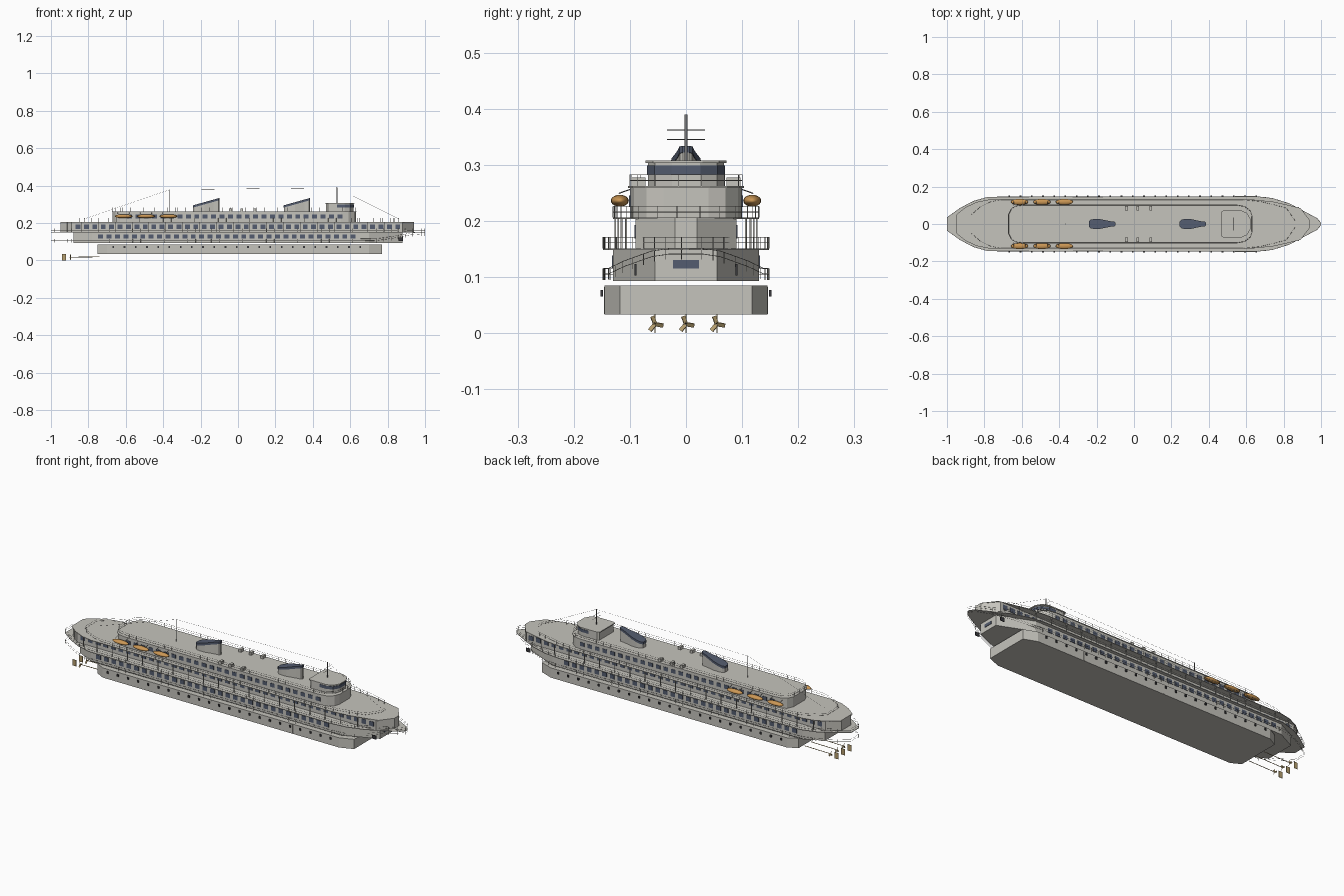
import bpy, bmesh, math
from mathutils import Vector, Matrix

if "Cube" in bpy.data.objects:
    bpy.data.objects.remove(bpy.data.objects["Cube"])


def material(name, r, g, b):
    m = bpy.data.materials.new(name)
    m.use_nodes = True
    m.diffuse_color = (r, g, b, 1)
    m.node_tree.nodes["Principled BSDF"].inputs["Base Color"].default_value = (r, g, b, 1)
    return m


GREY = material("warm_grey", .56, .55, .505)
NAVY = material("slate_blue", .088, .108, .16)
ORANGE = material("boat_orange", .6, .31, .09)
GOLD = material("brass", .47, .35, .16)
DARK = material("dark_metal", .04, .04, .045)
STEEL = material("mast_grey", .2, .2, .2)


def finish(name, bm, mat):
    bmesh.ops.recalc_face_normals(bm, faces=bm.faces[:])
    me = bpy.data.meshes.new(name)
    bm.to_mesh(me)
    bm.free()
    me.materials.append(mat)
    ob = bpy.data.objects.new(name, me)
    bpy.context.collection.objects.link(ob)
    return ob


def loop(half):
    """Mirror a stern-to-bow half outline into a closed plan."""
    return half + [(x, -y) for x, y in reversed(half)]


def prism(name, half, low, high, mat):
    """Extrude a plan; either height may be a function of x."""
    bm = bmesh.new()
    plan = loop(half)
    rings = [[bm.verts.new((x, y, z(x) if callable(z) else z)) for x, y in plan]
             for z in (low, high)]
    bm.faces.new(rings[0])
    bm.faces.new(rings[1])
    for i in range(len(plan)):
        j = (i + 1) % len(plan)
        bm.faces.new((rings[0][i], rings[0][j], rings[1][j], rings[1][i]))
    return finish(name, bm, mat)


def walk(points, step):
    """Evenly spaced places and headings along a path."""
    gap = step / 2
    for a, b in zip(points, points[1:]):
        a, b = Vector(a), Vector(b)
        length = (b - a).length
        while gap < length:
            yield a.lerp(b, gap / length), math.atan2(b.y - a.y, b.x - a.x)
            gap += step
        gap -= length


def boxes(name, places, size, mat):
    bm = bmesh.new()
    for (x, y, z), turn in places:
        m = Matrix.Translation((x, y, z)) @ Matrix.Rotation(turn, 4, 'Z') @ Matrix.Diagonal((*size, 1))
        bmesh.ops.create_cube(bm, size=1, matrix=m)
    return finish(name, bm, mat)


def panels(name, half, z, step, size, mat, x0=-1, x1=1):
    """Row of plates along both walls of a tier."""
    places = []
    for p, a in walk(half, step):
        if x0 < p.x < x1:
            places += [((p.x, p.y, z), a), ((p.x, -p.y, z), -a)]
    boxes(name, places, size, mat)


def wires(name, paths, radius, mat):
    cu = bpy.data.curves.new(name, 'CURVE')
    cu.dimensions = '3D'
    cu.bevel_depth = radius
    cu.bevel_resolution = 0
    cu.use_fill_caps = True
    for path in paths:
        s = cu.splines.new('POLY')
        s.points.add(len(path) - 1)
        for pt, co in zip(s.points, path):
            pt.co = (*co, 1)
    cu.materials.append(mat)
    ob = bpy.data.objects.new(name, cu)
    bpy.context.collection.objects.link(ob)


def railing(name, half, base, height=.02):
    plan = loop(half)
    plan.append(plan[0])
    paths = [[(x, y, base(x) + height * k) for x, y in plan] for k in (.5, 1)]
    for p, a in walk(plan, .042):
        paths.append([(p.x, p.y, base(p.x)), (p.x, p.y, base(p.x) + height)])
    wires(name, paths, .0006, GREY)


def sheer(x):
    """Promenade rail height, sweeping up at the bow."""
    t = min(1, max(0, (x - .72) / .26))
    return .095 + .036 * t * t * (3 - 2 * t)


# Half plans, stern to bow
hull = [(-.75, .118), (-.70, .145), (.70, .145), (.77, .118)]
lower = [(-.88, .08), (-.78, .13), (.70, .13), (.88, .055)]
middle = [(-.95, .04), (-.89, .09), (.88, .09), (.94, .02)]
main_deck = [(-1, .035), (-.93, .085), (-.86, .122), (-.78, .145), (.65, .148), (.74, .138),
             (.83, .11), (.92, .062), (.98, .03), (1, .006)]
boat_deck = [(-.95, .05), (-.90, .09), (-.84, .118), (-.78, .13), (.64, .13), (.74, .12),
             (.83, .1), (.89, .085), (.94, .02)]
upper = [(-.67, .05), (-.655, .08), (-.63, .095), (-.59, .1), (.55, .1), (.59, .093),
         (.62, .07), (.63, .04)]
bridge = [(.47, .06), (.48, .068), (.57, .068), (.60, .055), (.618, .025)]
bridge_glass = [(.53, .0695), (.571, .0695), (.602, .056), (.62, .026)]


def grow(half, d):
    mid = (half[0][0] + half[-1][0]) / 2
    return [(x + math.copysign(d, x - mid), y + d) for x, y in half]


# Hull and stacked tiers
prism("lower_hull", hull, .033, .085, GREY)
prism("lower_tier", lower, .093, .149, GREY)
prism("main_deck", main_deck, .148, .151, GREY)
prism("middle_tier", middle, .151, .203, GREY)
prism("boat_deck", boat_deck, .203, .206, GREY)
prism("upper_tier", upper, .206, .259, GREY)
prism("sun_deck", grow(upper, .003), .259, .262, GREY)

# Bridge with window band and roof
prism("bridge", bridge, .262, .303, GREY)
prism("bridge_windows", bridge_glass, .283, .299, NAVY)
prism("bridge_roof", grow(bridge, .004), .303, .308, GREY)

# Windows and portholes
portholes = [(x, y + .005) for x, y in hull]
panels("hull_portholes", portholes, .071, .06, (.009, .005, .011), DARK, -.72, .70)
panels("lower_windows", lower, .127, .045, (.026, .004, .022), NAVY, -.74, .62)
panels("middle_windows", middle, .181, .045, (.026, .004, .024), NAVY, -.885, .875)
panels("upper_windows", upper, .235, .045, (.026, .004, .02), NAVY, -.59, .55)
boxes("hull_doors", [((x, s * .145, .058), 0) for x in (-.055, .42) for s in (1, -1)],
      (.012, .003, .048), GREY)
boxes("bow_panel", [((.88, 0, .123), 0)], (.005, .046, .015), NAVY)
boxes("anchors", [((.87, s * .09, .113), 0) for s in (1, -1)], (.025, .003, .02), DARK)

# Railings and deck posts
railing("promenade_rail", main_deck, sheer)
railing("main_deck_rail", main_deck, lambda x: .151)
railing("boat_deck_rail", [(x * .915, y) for x, y in boat_deck], lambda x: .206)
railing("sun_deck_rail", upper, lambda x: .262)
panels("deck_posts", [(x, y - .004) for x, y in boat_deck], .177, .09, (.003, .003, .052), GREY)

# Funnels with sloping caps
teardrop = [(-.07, .012), (-.06, .022), (-.04, .026), (-.01, .025), (.04, .014), (.065, .011), (.07, .005)]
for label, cx in (("aft", -.17), ("fore", .315)):
    def slope(x, drop=0):
        return .314 + (x - cx) * .28 - drop
    plan = [(x + cx, y) for x, y in teardrop]
    prism(label + "_funnel", plan, .261, lambda x: slope(x, .012), GREY)
    prism(label + "_funnel_cap", grow(plan, .001), lambda x: slope(x, .012), slope, NAVY)

# Lifeboats with davits
for s, side in ((1, "left"), (-1, "right")):
    for i, x in enumerate((-.612, -.492, -.372)):
        bm = bmesh.new()
        bmesh.ops.create_uvsphere(bm, u_segments=16, v_segments=10, radius=1,
                                  matrix=Matrix.Translation((x, s * .118, .236)) @
                                  Matrix.Diagonal((.047, .016, .0105, 1)))
        boat = finish(f"{side}_lifeboat_{i + 1}", bm, ORANGE)
        for f in boat.data.polygons:
            f.use_smooth = True
    wires(side + "_davits", [[(x + d, s * .1, .256), (x + d, s * .12, .249)]
                             for x in (-.612, -.492, -.372) for d in (-.03, .03)], .001, STEEL)
boxes("deck_lockers", [((x, s * .085, .27), 0) for x in (-.04, .02, .09) for s in (1, -1)],
      (.014, .025, .015), GREY)

# Masts, yards and aerial wires
wires("aft_mast", [[(-.365, 0, .26), (-.365, 0, .38)]], .002, STEEL)
wires("fore_mast", [[(.53, 0, .306), (.53, 0, .39)]], .003, STEEL)
wires("yards", [[(.53, -.034, z), (.53, .034, z)] for z in (.345, .362)], .001, STEEL)
wires("aerials", [[(-.82, 0, .222), (-.365, 0, .378), (.53, 0, .388), (.86, 0, .222)]], .0004, DARK)

# Propellers, shafts and rudders
for y, side in ((-.055, "right"), (0, "middle"), (.055, "left")):
    wires(side + "_shaft", [[(-.9, y, .017), (-.74, y, .019)]], .0018, GOLD)
    bm = bmesh.new()
    for k in range(3):
        m = (Matrix.Translation((-.895, y, .016)) @ Matrix.Rotation(k * math.tau / 3 + .35, 4, 'X') @
             Matrix.Translation((0, 0, .008)) @ Matrix.Rotation(.6, 4, 'Z') @
             Matrix.Diagonal((.002, .008, .014, 1)))
        bmesh.ops.create_cube(bm, size=1, matrix=m)
    finish(side + "_propeller", bm, GOLD)
    boxes(side + "_rudder", [((-.93, y, .0165), 0)], (.022, .002, .033), GOLD)
